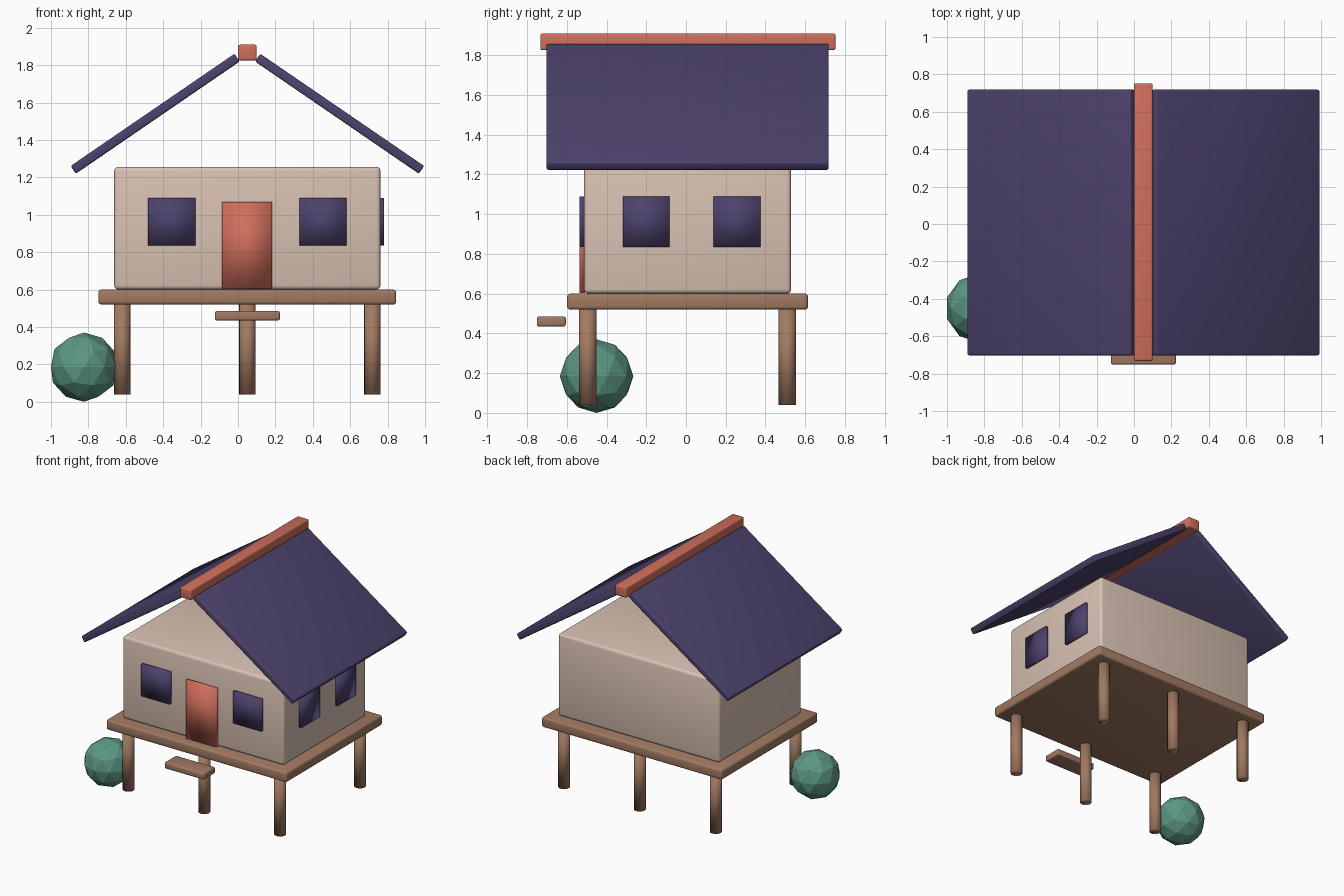
import bpy
import math

cube = bpy.data.objects.get("Cube")
if cube:
    bpy.data.objects.remove(cube, do_unlink=True)


def material(name, *srgb):
    """Flat material from display colour values, stored as linear."""
    rgba = [(c / 255) ** 2.2 for c in srgb] + [1]
    mat = bpy.data.materials.new(name)
    mat.use_nodes = True
    mat.diffuse_color = rgba
    mat.node_tree.nodes["Principled BSDF"].inputs["Base Color"].default_value = rgba
    return mat


plaster = material("plaster", 216, 192, 177)
indigo = material("indigo", 78, 68, 108)
terracotta = material("terracotta", 207, 110, 92)
wood = material("wood", 160, 121, 98)
leaf = material("leaf", 92, 150, 131)

MID_X, MID_Y = 0.05, 0.008


def box(name, mat, center, size, bevel=0, tilt=0):
    """Softly shaded box, optionally rounded and tilted about y."""
    bpy.ops.mesh.primitive_cube_add(size=1, location=center)
    obj = bpy.context.object
    obj.name = name
    obj.scale = size
    bpy.ops.object.transform_apply(location=False, rotation=False, scale=True)
    obj.rotation_euler.y = tilt
    obj.data.materials.append(mat)
    bpy.ops.object.shade_smooth()
    if bevel:
        mod = obj.modifiers.new("rounded edges", "BEVEL")
        mod.width = bevel
        mod.segments = 3
    return obj


# House body and deck
box("house_walls", plaster, (MID_X, MID_Y, 0.928), (1.424, 1.042, 0.656), 0.022)
box("deck", wood, (MID_X, MID_Y, 0.56), (1.592, 1.212, 0.08), 0.015)

# Stilts in two rows of three
for row, y in (("front", -0.495), ("back", 0.51)):
    for side, x in (("right", -0.62), ("middle", 0.05), ("left", 0.718)):
        bpy.ops.mesh.primitive_cylinder_add(
            vertices=16, radius=0.044, depth=0.49, location=(x, y, 0.285))
        post = bpy.context.object
        post.name = f"{row}_{side}_stilt"
        post.data.materials.append(wood)
        bpy.ops.object.shade_smooth()

# Roof: two tilted slabs and a ridge beam
for name, side in (("right_roof_slab", -1), ("left_roof_slab", 1)):
    box(name, indigo, (MID_X + side * 0.493, MID_Y, 1.54),
        (1.062, 1.42, 0.05), 0.01, side * math.radians(34.4))
box("ridge_beam", terracotta, (MID_X, 0.01, 1.867), (0.1, 1.485, 0.084), 0.01)

# Door and windows
box("door", terracotta, (0.048, -0.522, 0.836), (0.267, 0.026, 0.466))
for name, x in (("right", -0.354), ("left", 0.455)):
    box(f"front_{name}_window", indigo, (x, -0.522, 0.962), (0.252, 0.026, 0.254))
for name, y in (("front", -0.2), ("back", 0.256)):
    box(f"side_{name}_window", indigo, (0.768, y, 0.962), (0.026, 0.236, 0.254))

# Floating step below the door
box("step", wood, (0.05, -0.678, 0.46), (0.348, 0.146, 0.05), 0.01)

# Faceted bush beside the front corner
bpy.ops.mesh.primitive_ico_sphere_add(
    subdivisions=2, radius=0.185, location=(-0.824, -0.45, 0.185))
bush = bpy.context.object
bush.name = "bush"
bush.data.materials.append(leaf)
